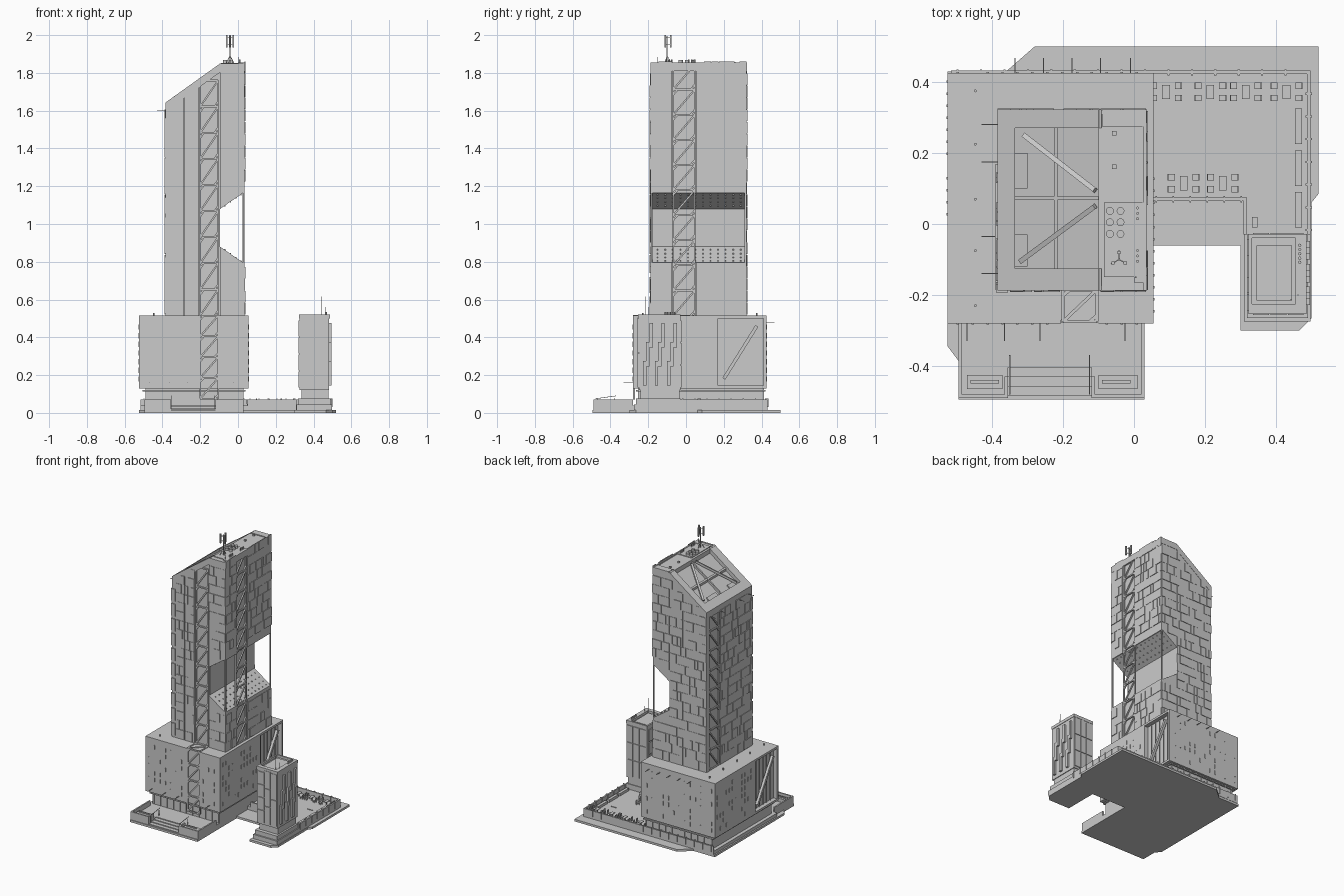
import bpy, bmesh, math, random
from mathutils import Vector, Matrix
random.seed(4)

def finish(name, bm):
    bmesh.ops.recalc_face_normals(bm, faces=bm.faces)
    me = bpy.data.meshes.new(name)
    bm.to_mesh(me); bm.free()
    ob = bpy.data.objects.new(name, me)
    bpy.context.collection.objects.link(ob)
    return ob

def boxes(name, items):
    bm = bmesh.new()
    for x0, x1, y0, y1, z0, z1 in items:
        m = Matrix.Translation(((x0+x1)/2, (y0+y1)/2, (z0+z1)/2)) @ Matrix.Diagonal((x1-x0, y1-y0, z1-z0, 1))
        bmesh.ops.create_cube(bm, size=1, matrix=m)
    return finish(name, bm)

def rods(name, items, w, sides=4):
    bm = bmesh.new()
    for p, q in items:
        p, q = Vector(p), Vector(q)
        d = q - p
        m = Matrix.Translation((p+q)/2) @ d.to_track_quat('Z', 'Y').to_matrix().to_4x4()
        if sides == 4:
            bmesh.ops.create_cube(bm, size=1, matrix=m @ Matrix.Diagonal((w, w, d.length, 1)))
        else:
            bmesh.ops.create_cone(bm, cap_ends=True, segments=sides, radius1=w/2, radius2=w/2, depth=d.length, matrix=m)
    return finish(name, bm)

def prism(name, profiles, a, b, axis='y'):
    # extrude closed 2D outlines between a and b along y (x,z outline) or z (x,y outline)
    bm = bmesh.new()
    for pts in profiles:
        f = bm.faces.new([bm.verts.new((p, a, q) if axis == 'y' else (p, q, a)) for p, q in pts])
        r = bmesh.ops.extrude_face_region(bm, geom=[f])
        off = (0, b-a, 0) if axis == 'y' else (0, 0, b-a)
        bmesh.ops.translate(bm, vec=off, verts=[v for v in r['geom'] if isinstance(v, bmesh.types.BMVert)])
    return finish(name, bm)

def truss(name, o, u, v, width, length, n, w=0.009):
    # ladder of n bays with one diagonal and corner gussets per bay
    o, u, v = Vector(o), Vector(u), Vector(v)
    P = lambda s, t: o + u*s*width + v*t*length
    it = [(P(0, 0), P(0, 1)), (P(1, 0), P(1, 1))]
    for i in range(n):
        a, b = i/n, (i+1)/n
        g = 0.2/n
        it += [(P(0, a), P(1, a)), (P(0, a), P(1, b)), (P(0, b-g), P(.2, b)), (P(.8, a), P(1, a+g))]
    it.append((P(0, 1), P(1, 1)))
    return rods(name, it, w)

slope = lambda x: min(1.85, 1.64 + (x+.385)*.21/.29)
hi = lambda x: 1.08 + (x+.095)*.09/.13
lo = lambda x: .88 - (x+.095)*.09/.13

# Ground slab and raised plaza
prism('ground_slab', [[(-.525,.43),(-.36,.43),(-.28,.5),(.52,.5),(.52,.085),(.5,.06),(.5,-.265),(.465,-.3),(.3,-.3),(.3,-.06),
      (.03,-.06),(.03,-.495),(-.495,-.495),(-.495,-.385),(-.525,-.345)]], 0, .015, 'z')
prism('plaza_floor', [[(-.515,.43),(.495,.43),(.495,-.265),(.31,-.265),(.31,.065),(.03,.065),(.03,-.49),(-.12,-.49),(-.12,-.38),
      (-.355,-.38),(-.355,-.49),(-.495,-.49),(-.495,-.28),(-.515,-.28)]], .015, .038, 'z')
walls = [(-.515,.495,.422,.432,.015,.072),(.487,.497,-.03,.432,.015,.072),(.05,.318,.065,.075,.015,.072),(.308,.318,-.03,.075,.015,.072),
         (-.495,-.485,-.49,-.28,.015,.072),(.02,.03,-.49,-.28,.015,.072),(-.495,-.355,-.49,-.48,.015,.072),(-.12,.03,-.49,-.48,.015,.072),
         (-.365,-.355,-.49,-.43,.015,.072),(-.12,-.11,-.49,-.43,.015,.072)]
boxes('plaza_parapet', walls)
boxes('parapet_posts', [(x, x+.006, .418, .436, .03, .076) for x in [-.5+.066*i for i in range(15)]] +
      [(.483,.501,y,y+.006,.03,.076) for y in [-.02+.064*i for i in range(7)]] +
      [(x,x+.005,.061,.079,.03,.076) for x in [.06+.048*i for i in range(6)]])
boxes('front_steps', [(-.355,-.12,-.485+.027*i,-.375,.015,.021+.006*i) for i in range(4)])
boxes('planters', [(-.47,-.37,-.465,-.425,.038,.062),(-.1,.01,-.465,-.425,.038,.062)])
boxes('planter_lips', [(x, x+.08, -.45, -.44, .06, .068) for x in (-.46,-.09)])
rods('stair_rails', [((x,-.48,.075),(x,-.37,.09)) for x in (-.35,-.125)] +
     [((x,y,.02),(x,y,.08)) for x in (-.35,-.125) for y in (-.47,-.38)], .003)

# Plaza furniture
tables, chairs = [], []
for cx, cy in [(.09,.372),(.215,.372),(.315,.372),(.43,.372),(.14,.115),(.25,.115)]:
    tables += [(cx-.011,cx+.011,cy-.02,cy+.02,.06,.064),(cx-.003,cx+.003,cy-.003,cy+.003,.038,.06)]
    for s in (-1, 1):
        for dy in (-.017, .017):
            x, y = cx+s*.034, cy+dy
            chairs += [(x-.009,x+.009,y-.009,y+.009,.048,.052),(x+s*.009-.002,x+s*.009+.002,y-.009,y+.009,.048,.07)]
            chairs += [(x+i-.001,x+i+.001,y+j-.001,y+j+.001,.038,.048) for i in (-.007,.007) for j in (-.007,.007)]
boxes('tables', tables)
boxes('chairs', chairs)
boxes('benches', [(.453,.473,y,y+.1,.038,.056) for y in (.225,.107,-.01)])
boxes('plaza_bins', [(.333,.348,-.01,.02,.038,.07),(.12,.16,.246,.25,.038,.042),(.37,.41,.246,.25,.038,.042)])

# Podium: recessed neck, main block with strut windows and truss channel
boxes('podium_neck', [(-.49,.03,-.25,.41,.038,.13)])
boxes('neck_mullions', [(x,x+.005,y,y+.006,.04,.13) for x in [-.48+.05*i for i in range(11)] for y in (-.255,.408)])
boxes('neck_ledge', [(-.505,.04,-.265,.42,.112,.12)])
podium = boxes('podium', [(-.525,.055,-.28,.425,.13,.515)])
cut = boxes('podium_cutter', [(.025,.1,.17,.41,.145,.5),(-.6,-.495,-.265,-.025,.145,.5),(-.205,-.1,-.3,-.27,.1,.6)])
cut.hide_render = True
cut.hide_set(True)
mod = podium.modifiers.new('openings', 'BOOLEAN')
mod.object = cut; mod.solver = 'EXACT'
rods('window_struts', [((.045,.2,.18),(.045,.375,.46)),((-.515,-.055,.18),(-.515,-.23,.46))], .018)
rods('window_mullions', [(( .028,.17+.04*i,.145),(.028,.17+.04*i,.5)) for i in range(1,6)] +
     [((-.498,-.265+.04*i,.145),(-.498,-.265+.04*i,.5)) for i in range(1,6)], .005)
slots = []
for i in range(13):
    for j in range(7):
        x, z = -.5+.042*i, .165+.046*j
        if random.random() < .4 and not -.23 < x < -.09: slots.append((x,x+.007,-.283,-.277,z,z+.028))
        if random.random() < .4: slots.append((x,x+.007,.422,.428,z,z+.028))
        y = -.25+.034*i
        if y < .15 and random.random() < .4: slots.append((.052,.058,y,y+.007,z,z+.028))
        y += .24
        if .01 < y < .41 and random.random() < .4: slots.append((-.528,-.522,y,y+.007,z,z+.028))
boxes('podium_slot_windows', slots)
rods('podium_roof_posts', [((-.447,y,.51),(-.447,y,.53)) for y in (.375,.225,.07,-.075,-.23)], .008, 8)
rods('podium_spikes', [((x,.42,.48),(x,.468,.48)) for x in (-.335,-.255,-.175,-.095,-.01)] +
     [((x,-.27,.16),(x,-.33,.16)) for x in (-.47,-.365,-.265,-.025)], .003)

# Tower core with side notch and sunken sloping roof
prism('tower_core', [[(-.375,.5),(.025,.5),(.025,lo(.025)),(-.095,.88),(-.095,1.08),(.025,hi(.025)),(.025,1.82),(-.095,1.82),(-.375,1.617)]], -.175, .31)

# Cladding plates around the truss channels
def clad(x0):
    return [[(x0,.5),(.035,.5),(.035,lo(.035)),(-.095,.88),(x0,.88)],
            [(x0,1.08),(-.095,1.08),(.035,hi(.035)),(.035,1.85),(x0,slope(x0))]]
strip = lambda a, b: [(a,.5),(b,.5),(b,slope(b)),(a,slope(a))]
prism('front_cladding', [strip(-.385,-.287), strip(-.283,-.207)] + clad(-.0955), -.187, -.175)
prism('back_cladding', [strip(-.385,-.2), strip(-.197,-.096)] + clad(-.0955), .31, .32)
boxes('right_cladding', [(.024,.035,a,b,z0,z1) for a, b in ((-.187,-.073),(.053,.32)) for z0, z1 in ((.5,.797),(1.163,1.85))])
boxes('left_cladding', [(-.385,-.374,a,b,.5,1.64) for a, b in ((-.187,.17),(.295,.32))])

# Thin relief panels, floor by floor
def relief(name, face, pos, out, a0, a1, ok):
    it, z = [], .52
    while z < 1.83:
        h, a = .064, a0
        while a < a1 - .01:
            b = min(a + random.choice((.025,.04,.06)), a1)
            if a1 - b < .012: b = a1
            if ok(a, b, z, z+h) and random.random() < .78:
                p = sorted((pos-out*.001, pos + out*random.choice((.002,.003,.005))))
                it.append((a+.001,b-.001,*p,z,z+h-.003) if face == 'y' else (*p,a+.001,b-.001,z,z+h-.003))
            a = b
        z += h
    boxes(name, it)
def okxz(a, b, z0, z1):
    return z1 < slope(a) and (b <= -.094 or z1 < lo(b) or z0 > hi(b))
oky = lambda a, b, z0, z1: z1 < .79 or z0 > 1.17
okl = lambda a, b, z0, z1: z1 < 1.63
relief('front_panels_a', 'y', -.187, -1, -.35, -.287, okxz)
relief('front_panels_b', 'y', -.187, -1, -.283, -.207, okxz)
relief('front_panels_c', 'y', -.187, -1, -.095, .035, okxz)
relief('back_panels', 'y', .32, 1, -.385, -.096, okxz)
relief('back_panels_right', 'y', .32, 1, -.095, .035, okxz)
relief('right_panels_a', 'x', .035, 1, -.187, -.073, oky)
relief('right_panels_b', 'x', .035, 1, .053, .32, oky)
relief('left_panels', 'x', -.385, -1, -.187, .17, okl)
boxes('corner_bays', [(-.389,-.355,-.193,-.17,.53+.105*i,.615+.105*i) for i in range(10)])
rods('notch_columns', [((.03,y,.78),(.03,y,1.18)) for y in (-.182,.315)], .008)
rods('notch_pegs', [((x,y,f(x)-.004),(x,y,f(x)+.004)) for f in (lo,hi) for x in (-.07,-.04,-.01,.015)
     for y in [-.15+.04*i for i in range(12)]], .006)

# Exposed trusses
Z = (0,0,1)
truss('front_truss', (-.2,-.179,.515), (1,0,0), Z, .095, 1.245, 9)
truss('podium_truss', (-.2,-.275,.075), (1,0,0), Z, .095, .44, 4)
truss('podium_roof_truss', (-.2,-.275,.515), (1,0,0), (0,1,0), .095, .09, 1)
truss('right_truss', (.029,-.067,.515), (0,1,0), Z, .114, 1.33, 10)
truss('left_truss', (-.379,.176,.515), (0,1,0), Z, .113, 1.115, 8)

# Sloped roof rim, braces and flat roof deck
def band(a, b, d0, d1): return [(a,slope(a)-d0),(b,slope(b)-d0),(b,slope(b)-d1),(a,slope(a)-d1)]
prism('roof_rim', [band(-.385,-.092,.045,-.002)], -.187, -.125)
prism('roof_rim_back', [band(-.385,-.092,.045,-.002)], .27, .322)
prism('roof_rim_low', [band(-.385,-.335,.045,-.002)], -.13, .275)
prism('roof_ridge', [band(-.225,-.215,.045,.015)], -.13, .275)
prism('roof_divider', [band(-.335,-.092,.04,.012)], .068, .078)
prism('roof_inner_plates', [band(-.335,-.3,.045,.02)], .1, .2)
prism('roof_inner_plates_low', [band(-.335,-.3,.045,.02)], -.12, -.03)
boxes('roof_deck', [(-.1,.036,-.187,.322,1.81,1.847)])
r = lambda x, y: (x, y, slope(x)-.012)
rods('roof_braces', [(r(-.32,-.105), r(-.11,.05)), (r(-.31,.25), r(-.11,.095))], .014)
boxes('roof_equipment_pad', [(-.085,.034,-.15,.06,1.845,1.852),(-.0,.036,-.165,-.13,1.845,1.856)])
boxes('roof_edge_curb', [(.026,.036,-.187,.322,1.845,1.855),(-.09,.036,.275,.322,1.845,1.853)])
boxes('roof_hatches', [(-.062,-.05,y,y+.012,1.845,1.857) for y in (.155,.25)])
rods('roof_fans', [((x,y,1.85),(x,y,1.868)) for x in (-.068,-.038) for y in (.037,.005,-.028)], .022, 12)
rods('roof_vents', [((.01,y,1.85),(.01,y,1.87)) for y in (.045,.03,.015,-.075,-.09,-.105)], .008, 8)
rods('mast', [((-.042,-.1,1.845),(-.042,-.1,1.995))], .006, 8)
ang = [math.pi/2 + i*2*math.pi/3 for i in range(3)]
rods('mast_arms', [((-.042,-.1,z),(-.042+.02*math.cos(a),-.1+.02*math.sin(a),z)) for a in ang for z in (1.95,1.985)] +
     [((-.042,-.1,1.89),(-.042+.025*math.cos(a),-.1+.025*math.sin(a),1.85)) for a in ang], .003)
rods('mast_antennas', [((-.042+.02*math.cos(a),-.1+.02*math.sin(a),1.935),(-.042+.02*math.cos(a),-.1+.02*math.sin(a),2)) for a in ang], .009)
rods('tower_spikes', [((-.38,y,1.6),(-.43,y,1.6)) for y in (.28,.175,-.035,-.14)] + [((.005,-.15,1.85),(.005,-.15,1.885))], .003)

# Small annex tower
boxes('annex_base', [(.31,.497,-.275,-.03,.015,.045),(.318,.49,-.265,-.03,.04,.075),(.335,.478,-.24,-.035,.07,.125)])
boxes('annex_body', [(.325,.483,-.25,-.03,.12,.505)])
boxes('annex_roof_rim', [(.322,.333,-.253,-.028,.5,.521),(.455,.486,-.253,-.028,.5,.521),(.322,.486,-.253,-.225,.5,.521),(.322,.486,-.04,-.028,.5,.521)])
boxes('annex_roof_panel', [(.345,.445,-.215,-.06,.5,.511)])
fins = []
for y in (-.228,-.165,-.1):
    fins += [(.48,.496,y+.017*i,y+.017*i+.018,.145+.1*i,.275+.1*i) for i in range(3)]
boxes('annex_stepped_fins', fins)
boxes('annex_front_panels', [(x0,x1,-.256,-.248,z,z+h) for x0, x1, h, n in ((.335,.38,.085,4),(.384,.43,.12,3),(.434,.478,.18,2))
      for z in [.135+(h+.005)*i for i in range(n)]])
boxes('annex_side_panels', [(.319,.327,y,y+.046,.135+.09*i,.218+.09*i) for y in (-.245,-.195,-.09) for i in range(4)])
boxes('annex_back_panels', [(x,x+.045,-.032,-.025,.135+.12*i,.25+.12*i) for x in (.335,.384,.433) for i in range(3)])
rods('annex_vents', [((.467,-.06-.012*i,.52),(.467,-.06-.012*i,.535)) for i in range(5)], .009, 8)
rods('annex_antenna', [((.443,-.213,.505),(.443,-.213,.615)),((.462,-.2,.505),(.462,-.2,.56))], .004, 6)
